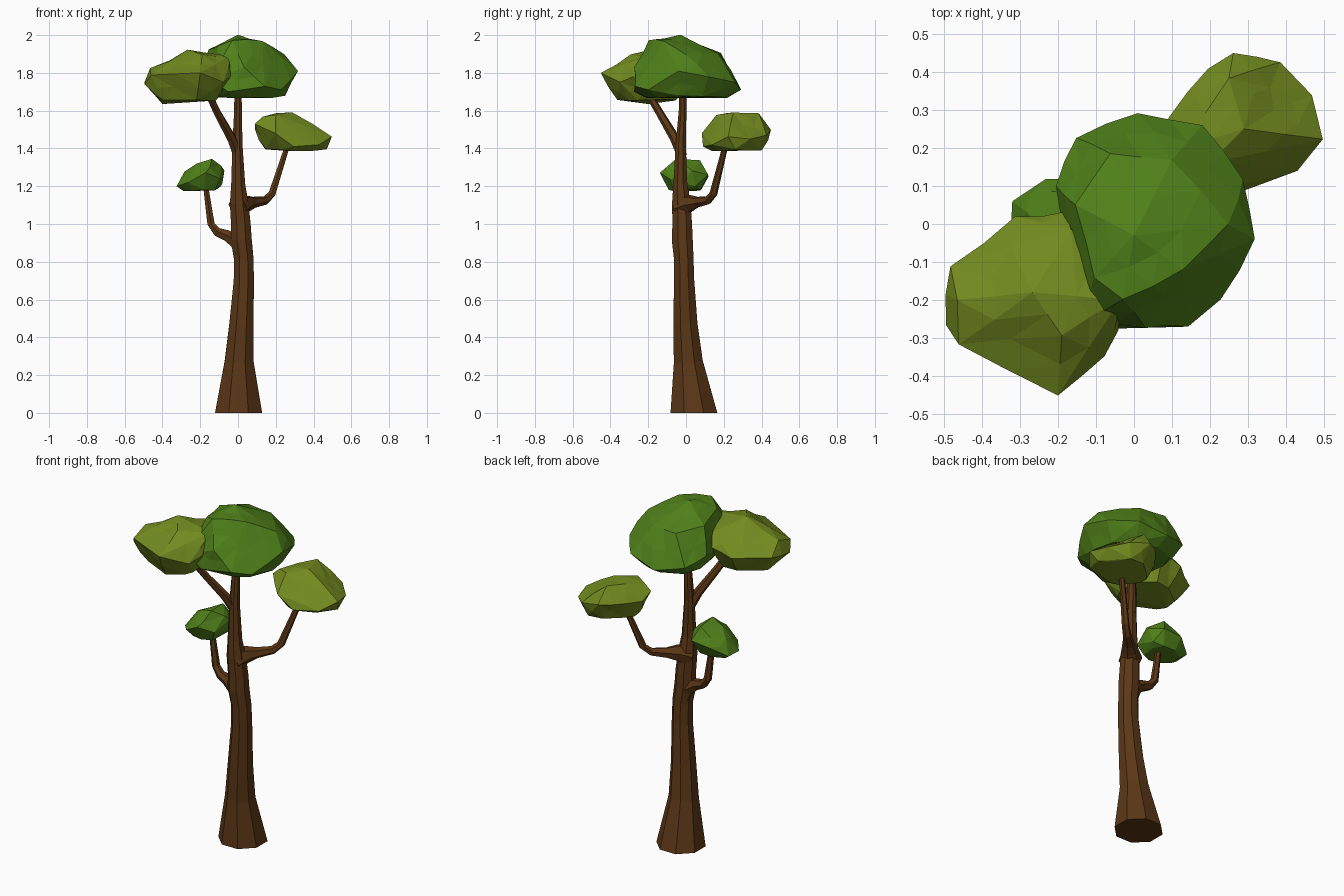
import bpy, bmesh, math, random
from mathutils import Vector

random.seed(4)


def material(name, rgb):
    m = bpy.data.materials.new(name)
    m.diffuse_color = (*rgb, 1)
    return m


BARK = material("bark", (0.105, 0.038, 0.008))
GREEN = material("green_leaf", (0.08, 0.22, 0.01))
OLIVE = material("olive_leaf", (0.17, 0.26, 0.014))


def finish(name, bm, mat):
    bmesh.ops.recalc_face_normals(bm, faces=bm.faces)
    me = bpy.data.meshes.new(name)
    bm.to_mesh(me)
    bm.free()
    me.materials.append(mat)
    bpy.context.collection.objects.link(bpy.data.objects.new(name, me))


def limb(name, path, sides):
    """Tapered flat-sided tube through (x, y, z, radius) points."""
    bm = bmesh.new()
    pts = [Vector(p[:3]) for p in path]
    rings = []
    for i, p in enumerate(pts):
        t = pts[min(i + 1, len(pts) - 1)] - pts[max(i - 1, 0)]
        q = Vector((0, 0, 1)).rotation_difference(t)
        ring = []
        for k in range(sides):
            a = 2 * math.pi * (k + 0.5) / sides
            v = p + q @ Vector((math.cos(a), math.sin(a), 0)) * path[i][3]
            if p.z == 0:
                v.z = 0          # keep the foot flat on the ground
            ring.append(bm.verts.new(v))
        rings.append(ring)
    for a, b in zip(rings, rings[1:]):
        for k in range(sides):
            j = (k + 1) % sides
            bm.faces.new((a[k], a[j], b[j], b[k]))
    bm.faces.new(rings[0][::-1])
    bm.faces.new(rings[-1])
    finish(name, bm, BARK)


def crown(name, rim, top, bottom_z, bottom_scale, mat):
    """Faceted leaf clump: hull of its rim, extra points and a shrunken base ring."""
    bm = bmesh.new()
    c = sum((Vector(p) for p in rim), Vector()) / len(rim)
    base = []
    for p in rim:
        v = c + (Vector(p) - c) * bottom_scale
        base.append((v.x, v.y, bottom_z + 0.15 * (v.z - c.z)))
    for p in rim + top + base:
        bm.verts.new(p)
    res = bmesh.ops.convex_hull(bm, input=bm.verts)
    inside = [g for g in res["geom_interior"] if isinstance(g, bmesh.types.BMVert)]
    bmesh.ops.delete(bm, geom=inside, context='VERTS')
    # break up the large facets with small uneven bumps
    long_edges = [e for e in bm.edges if e.calc_length() > 0.13]
    old = set(bm.verts)
    bmesh.ops.subdivide_edges(bm, edges=long_edges, cuts=1)
    bm.normal_update()
    for v in [v for v in bm.verts if v not in old]:
        if v.co.z > bottom_z + 0.03:
            v.co += v.normal * random.uniform(-0.006, 0.009)
    bmesh.ops.triangulate(bm, faces=bm.faces)
    finish(name, bm, mat)


# trunk with flared foot
limb("trunk", [(0.003, 0.042, 0, 0.135), (0.006, 0.012, 0.27, 0.083),
               (0.018, -0.003, 0.47, 0.069),
               (0.031, -0.01, 0.70, 0.058), (0.03, -0.012, 0.82, 0.056),
               (0.017, -0.02, 0.92, 0.06), (0.015, -0.02, 1.0, 0.056),
               (0.006, -0.025, 1.11, 0.053), (0.001, -0.03, 1.21, 0.040),
               (-0.003, -0.028, 1.42, 0.029),
               (0, -0.018, 1.60, 0.022), (0, -0.018, 1.78, 0.02)], 8)

# branches, thick where they leave the trunk
limb("lower_left_branch", [(0.035, -0.01, 0.82, 0.05), (-0.005, -0.01, 0.905, 0.045),
                           (-0.06, -0.01, 0.94, 0.033), (-0.11, -0.005, 0.958, 0.026),
                           (-0.143, 0, 1.0, 0.022), (-0.178, 0, 1.25, 0.014)], 6)
limb("right_branch", [(0.0, -0.03, 1.09, 0.065), (0.045, 0.02, 1.11, 0.046),
                      (0.085, 0.06, 1.115, 0.03), (0.145, 0.115, 1.125, 0.023),
                      (0.18, 0.145, 1.16, 0.021), (0.27, 0.215, 1.44, 0.014)], 6)
limb("upper_left_branch", [(0, -0.02, 1.36, 0.026), (-0.035, -0.06, 1.455, 0.026),
                           (-0.11, -0.14, 1.59, 0.021), (-0.18, -0.23, 1.74, 0.018)], 6)

# leaf clumps
crown("top_crown",
      [(.32, -.04, 1.81), (.29, .12, 1.78), (.18, .26, 1.75), (.01, .295, 1.71),
       (-.155, .23, 1.74), (-.205, .1, 1.78), (-.17, -.1, 1.75), (-.14, -.255, 1.76),
       (-.05, -.275, 1.70), (.14, -.265, 1.73), (.23, -.2, 1.71)],
      [(0, -.03, 2.0), (.13, -.12, 1.97), (-.03, -.2, 1.975), (.25, .0, 1.9),
       (.1, .17, 1.905), (-.06, .18, 1.90), (-.15, .05, 1.92), (-.1, -.14, 1.94),
       (.03, -.268, 1.83), (.24, .0, 1.705)],
      1.672, 0.75, GREEN)
crown("upper_left_crown",
      [(-.485, -.11, 1.76), (-.31, .015, 1.76), (-.18, .03, 1.8), (-.05, -.1, 1.82),
       (-.04, -.28, 1.78), (-.075, -.35, 1.75), (-.2, -.45, 1.8), (-.465, -.32, 1.79),
       (-.49, -.265, 1.74)],
      [(-.46, -.2, 1.82), (-.265, -.18, 1.915), (-.04, -.2, 1.89), (-.19, -.29, 1.89),
       (-.165, -.01, 1.87), (-.15, -.19, 1.905), (-.4, -.2, 1.635)],
      1.655, 0.65, OLIVE)
crown("right_crown",
      [(.26, .455, 1.5), (.385, .425, 1.47), (.47, .34, 1.45), (.49, .225, 1.46),
       (.43, .14, 1.42), (.295, .09, 1.41), (.2, .09, 1.48), (.09, .2, 1.53),
       (.085, .28, 1.5), (.14, .35, 1.5)],
      [(.13, .2, 1.57), (.2, .16, 1.58), (.29, .25, 1.592), (.25, .38, 1.582),
       (.37, .3, 1.53), (.47, .26, 1.396), (.36, .4, 1.39)],
      1.392, 0.7, OLIVE)
crown("lower_left_crown",
      [(-.32, .06, 1.2), (-.325, -.03, 1.2), (-.26, -.1, 1.22), (-.17, -.13, 1.27),
       (-.09, -.09, 1.24), (-.08, .03, 1.28), (-.12, .11, 1.26), (-.23, .115, 1.25)],
      [(-.22, -.03, 1.325), (-.14, -.05, 1.338), (-.085, 0, 1.31), (-.15, .07, 1.33),
       (-.28, .03, 1.275), (-.22, .09, 1.3), (-.15, -.11, 1.3), (-.09, .05, 1.2)],
      1.178, 0.7, GREEN)
